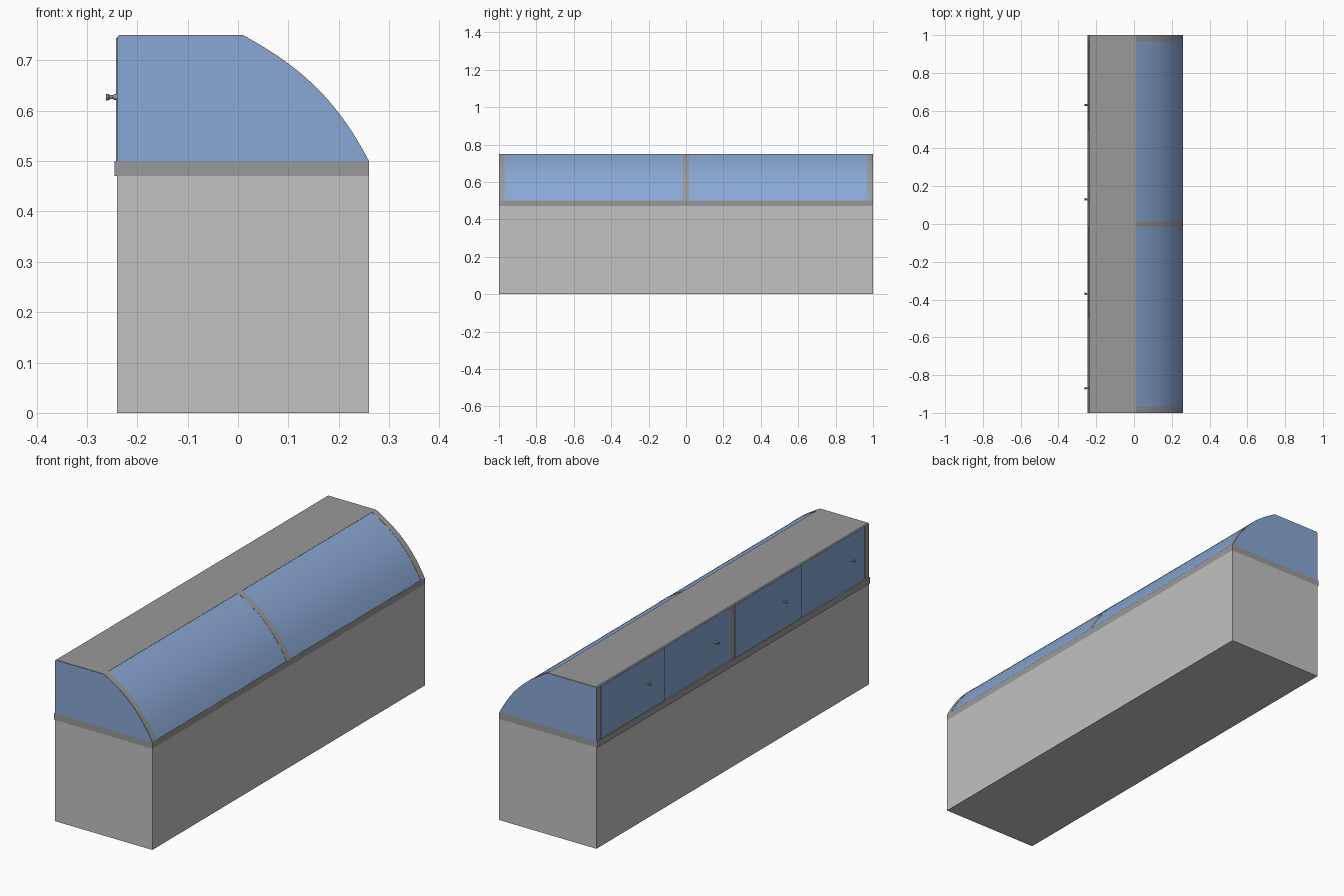
import bpy, bmesh, math
from mathutils import Matrix, Vector

if "Cube" in bpy.data.objects:
    bpy.data.objects.remove(bpy.data.objects["Cube"])


def material(name, rgb):
    m = bpy.data.materials.new(name)
    m.diffuse_color = (*rgb, 1)
    m.use_nodes = True
    m.node_tree.nodes["Principled BSDF"].inputs["Base Color"].default_value = m.diffuse_color
    return m


BASE = material("light grey", (0.54, 0.54, 0.54))
FRAME = material("mid grey", (0.32, 0.32, 0.32))
GLASS = material("blue glass", (0.25, 0.39, 0.66))


def finish(name, bm, mat):
    bmesh.ops.recalc_face_normals(bm, faces=bm.faces)
    me = bpy.data.meshes.new(name)
    bm.to_mesh(me)
    bm.free()
    me.materials.append(mat)
    ob = bpy.data.objects.new(name, me)
    bpy.context.collection.objects.link(ob)
    bpy.ops.object.select_all(action='DESELECT')
    ob.select_set(True)
    bpy.context.view_layer.objects.active = ob
    bpy.ops.object.shade_smooth_by_angle(angle=math.radians(25))
    return ob


def box(name, x, y, z, mat):
    bm = bmesh.new()
    lo, hi = Vector((x[0], y[0], z[0])), Vector((x[1], y[1], z[1]))
    size = Matrix.Diagonal((*(hi - lo), 1))
    bmesh.ops.create_cube(bm, size=1, matrix=Matrix.Translation((lo + hi) / 2) @ size)
    return finish(name, bm, mat)


def prism(name, outline, y0, y1, mat):
    """Extrude an x/z outline along y."""
    bm = bmesh.new()
    face = bm.faces.new([bm.verts.new((x, y0, z)) for x, z in outline])
    ext = bmesh.ops.extrude_face_region(bm, geom=[face])
    verts = [v for v in ext['geom'] if isinstance(v, bmesh.types.BMVert)]
    bmesh.ops.translate(bm, verts=verts, vec=(0, y1 - y0, 0))
    bmesh.ops.triangulate(bm, faces=[f for f in bm.faces if len(f.verts) > 4])
    return finish(name, bm, mat)


def scaled(path, s):
    return [(0.01 + (x - 0.01) * s, 0.5 + (z - 0.5) * s) for x, z in path]


def shell(name, path, s_out, s_in, y0, y1, mat):
    return prism(name, scaled(path, s_out) + scaled(path, s_in)[::-1], y0, y1, mat)


def bezier(p, n):
    out = []
    for i in range(n + 1):
        t = i / n
        w = ((1 - t) ** 3, 3 * t * (1 - t) ** 2, 3 * t * t * (1 - t), t ** 3)
        out.append(tuple(sum(a * q[k] for a, q in zip(w, p)) for k in (0, 1)))
    return out


# Side profile of the display case
back = [(-0.24, 0.5), (-0.24, 0.746), (-0.236, 0.75)]
curve = bezier([(0.01, 0.75), (0.11, 0.695), (0.19, 0.635), (0.26, 0.5)], 20)
profile = back + curve

# Solid base and counter band
box("base_cabinet", (-0.24, 0.26), (-1, 1), (0, 0.47), BASE)
box("counter_band", (-0.245, 0.26), (-1, 1), (0.47, 0.5), FRAME)

# Frame ribs at both ends and the middle, roof panel and rear rail
for name, y0, y1 in (("front_rib", -0.999, -0.97), ("middle_rib", -0.015, 0.015),
                     ("back_rib", 0.97, 0.999)):
    shell(name, profile, 1, 0.975, y0, y1, FRAME)
shell("roof_panel", back[1:] + curve[:1], 1, 0.975, -0.999, 0.999, FRAME)

# Curved glass and flat end glass
shell("curved_glass", curve, 0.996, 0.98, -0.975, 0.975, GLASS)
for name, s in (("front_end_glass", -1), ("back_end_glass", 1)):
    prism(name, scaled(profile, 0.992), s * 0.99, s, GLASS)

# Four sliding rear doors on two tracks, each with a knob
for i, (y0, y1) in enumerate(((-0.97, -0.48), (-0.5, -0.013), (0.013, 0.52), (0.5, 0.97))):
    x = -0.2425 if i % 2 else -0.2385
    box(f"rear_door_{i + 1}", (x, x + 0.004), (y0, y1), (0.5, 0.744), GLASS)
    # Knob: turned shape along x
    bm = bmesh.new()
    y = -0.87 + 0.5 * i
    rings = [(x, 0.006), (-0.246, 0.0055), (-0.248, 0.004), (-0.254, 0.004),
             (-0.257, 0.0065), (-0.261, 0.0065), (-0.262, 0.005)]
    loops = [[bm.verts.new((rx, y + r * math.cos(a), 0.627 + r * math.sin(a)))
              for a in (k * math.tau / 16 for k in range(16))] for rx, r in rings]
    for a, b in zip(loops, loops[1:]):
        for k in range(16):
            bm.faces.new((a[k], a[k - 1], b[k - 1], b[k]))
    bm.faces.new(loops[0])
    bm.faces.new(loops[-1])
    finish(f"door_knob_{i + 1}", bm, FRAME)
